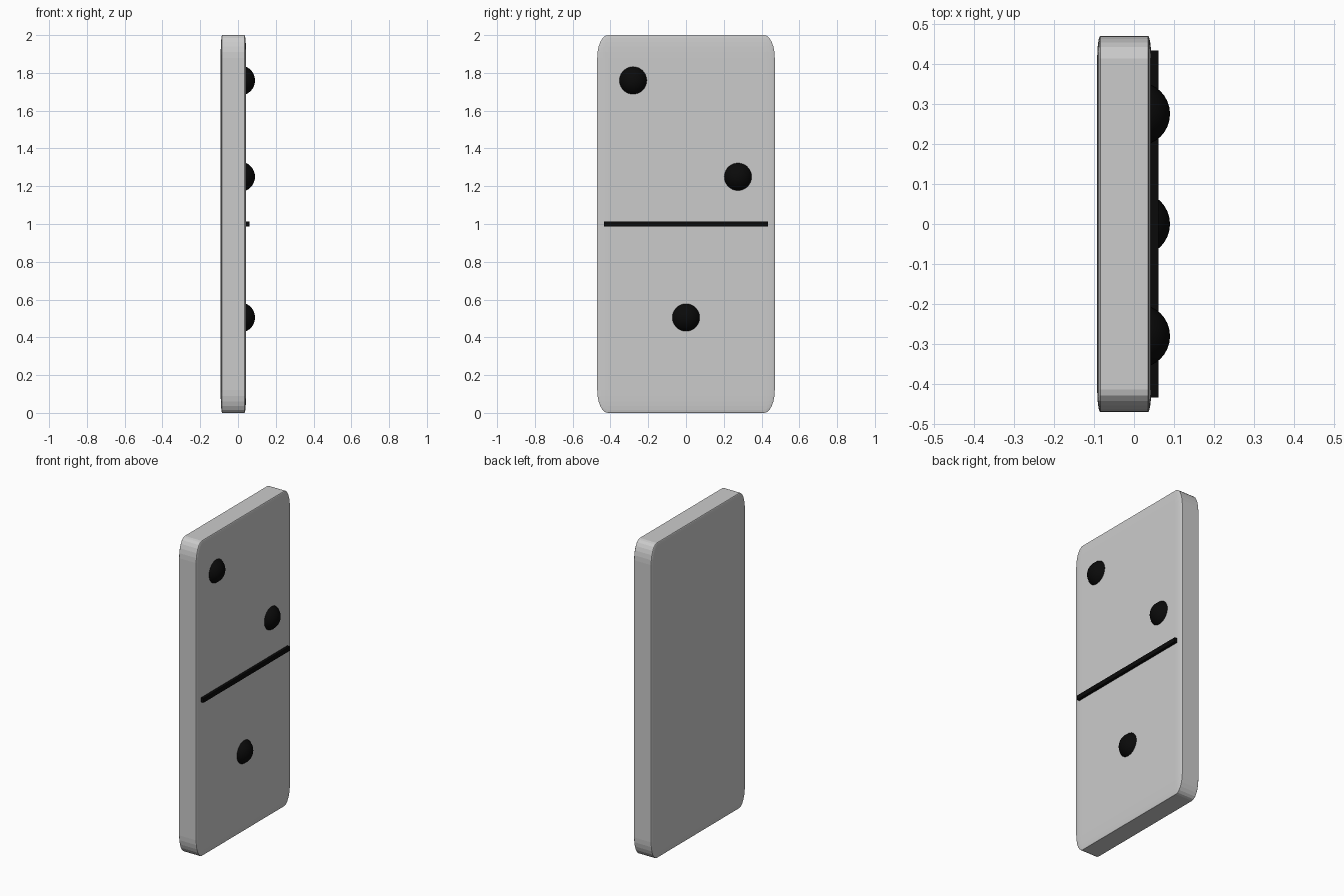
import bpy

if "Cube" in bpy.data.objects:
    bpy.data.objects.remove(bpy.data.objects["Cube"])

# black paint for the markings
black = bpy.data.materials.new("black")
black.diffuse_color = (0.003, 0.003, 0.003, 1)
black.use_nodes = True
black.node_tree.nodes["Principled BSDF"].inputs["Base Color"].default_value = black.diffuse_color


def box(name, loc, size, bevel=0.0, segments=1):
    """Bevelled 2-unit cube, stretched afterwards so its corners stretch too."""
    bpy.ops.mesh.primitive_cube_add(size=2)
    ob = bpy.context.object
    ob.name = name
    ob.location = loc
    ob.scale = [s / 2 for s in size]
    if bevel:
        mod = ob.modifiers.new("rounded_edges", 'BEVEL')
        mod.width = bevel
        mod.segments = segments
    return ob


# tile with soft, stretched corners
box("tile_body", (-0.0245, 0, 1), (0.135, 0.94, 2.0), bevel=0.12, segments=6)

# dividing line
line = box("divider_line", (0.025, 0, 1.0), (0.072, 0.866, 0.028))
line.data.materials.append(black)

# domed pips: two above the line, one below
for i, (y, z) in enumerate([(-0.28, 1.76), (0.275, 1.25), (0.0, 0.505)]):
    bpy.ops.mesh.primitive_uv_sphere_add(segments=32, ring_count=16,
                                         radius=0.08, location=(0.01, y, z))
    pip = bpy.context.object
    pip.name = f"pip_{i + 1}"
    pip.data.materials.append(black)
    bpy.ops.object.shade_smooth()
